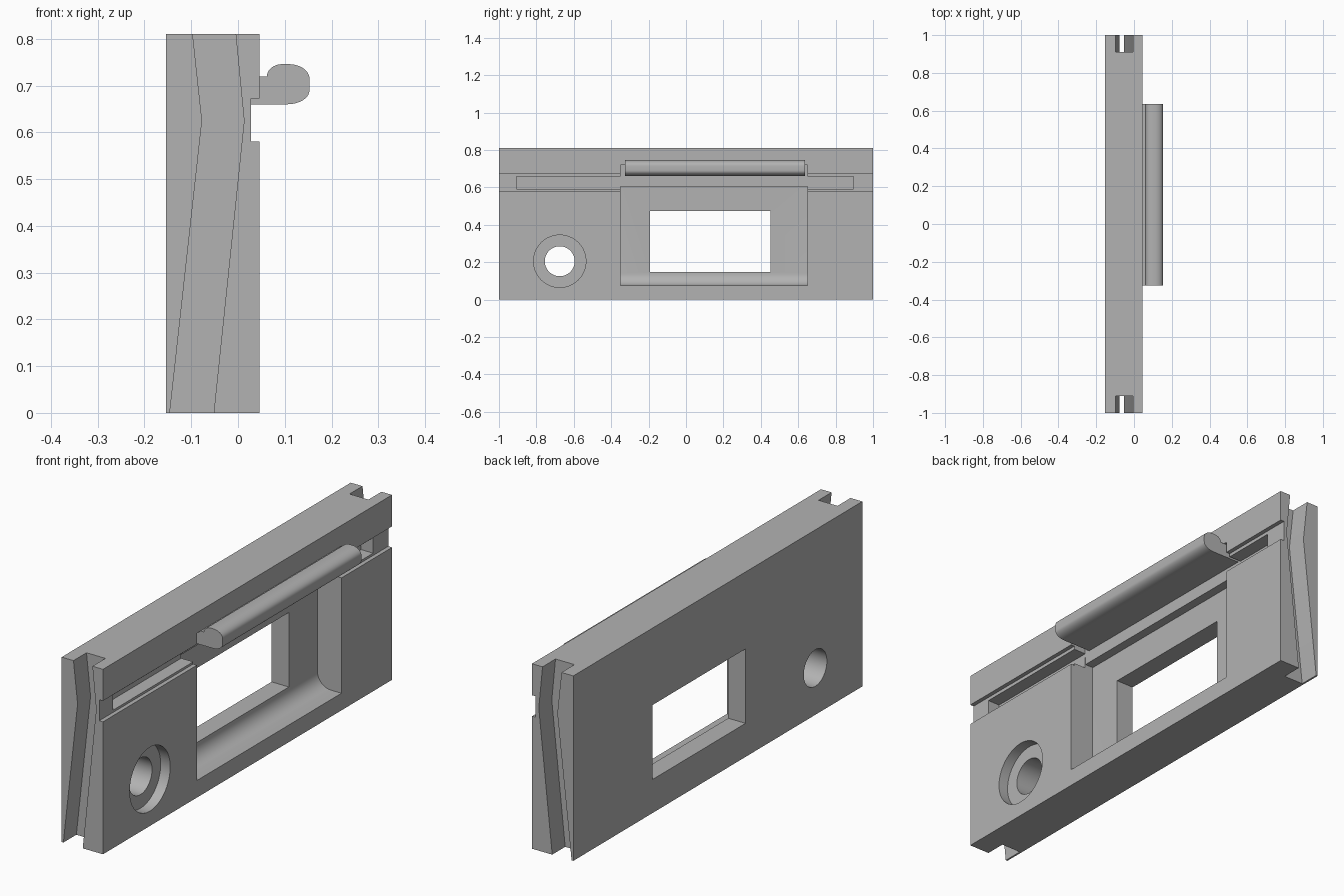
import bpy, bmesh, math

if "Cube" in bpy.data.objects:
    bpy.data.objects.remove(bpy.data.objects["Cube"], do_unlink=True)

grey = bpy.data.materials.new("plain_grey")
grey.use_nodes = True
colour = (0.45, 0.45, 0.45, 1)
grey.diffuse_color = colour
grey.node_tree.nodes["Principled BSDF"].inputs["Base Color"].default_value = colour


def prism(name, profile, y0, y1):
    """Extrude an x-z profile along y."""
    bm = bmesh.new()
    face = bm.faces.new([bm.verts.new((x, y0, z)) for x, z in profile])
    out = bmesh.ops.extrude_face_region(bm, geom=[face])
    verts = [g for g in out["geom"] if isinstance(g, bmesh.types.BMVert)]
    bmesh.ops.translate(bm, verts=verts, vec=(0, y1 - y0, 0))
    bmesh.ops.recalc_face_normals(bm, faces=bm.faces)
    mesh = bpy.data.meshes.new(name)
    bm.to_mesh(mesh)
    bm.free()
    mesh.materials.append(grey)
    obj = bpy.data.objects.new(name, mesh)
    bpy.context.collection.objects.link(obj)
    return obj


def box(name, x0, x1, y0, y1, z0, z1):
    return prism(name, [(x0, z0), (x1, z0), (x1, z1), (x0, z1)], y0, y1)


def arc(cx, cz, rx, rz, a0, a1, n=8):
    angles = [math.radians(a0 + (a1 - a0) * i / n) for i in range(n + 1)]
    return [(cx + rx * math.cos(a), cz + rz * math.sin(a)) for a in angles]


def drill(name, radius, x0, x1):
    bpy.ops.mesh.primitive_cylinder_add(
        vertices=64, radius=radius, depth=x1 - x0,
        location=((x0 + x1) / 2, -0.675, 0.205), rotation=(0, math.pi / 2, 0))
    obj = bpy.context.object
    obj.name = name
    obj.data.materials.append(grey)
    return obj


def activate(obj):
    bpy.ops.object.select_all(action="DESELECT")
    obj.select_set(True)
    bpy.context.view_layer.objects.active = obj


def cut(obj, cutter):
    activate(obj)
    mod = obj.modifiers.new("cut", "BOOLEAN")
    mod.operation = "DIFFERENCE"
    mod.solver = "EXACT"
    mod.object = cutter
    bpy.ops.object.modifier_apply(modifier=mod.name)
    bpy.data.objects.remove(cutter, do_unlink=True)


back, front, floor = -0.154, 0.046, -0.07
plate = box("plate", back, front, -1, 1, 0, 0.81)

# Bent grooves in both ends
groove = [(-0.147, -0.01), (-0.053, -0.01), (0.013, 0.625),
          (-0.006, 0.82), (-0.098, 0.82), (-0.077, 0.625)]
for y0, y1 in ((-1.1, -0.91), (0.91, 1.1)):
    cut(plate, prism("groove_cutter", groove, y0, y1))

# Shallow channel with the deeper slide slot
cut(plate, box("channel_cutter", 0.028, 0.1, -1.1, 1.1, 0.58, 0.672))
cut(plate, box("slot_cutter", -0.03, 0.1, -0.905, 0.895, 0.59, 0.657))

# Pocket with a rounded bottom, opening up behind the grip
r = 0.065
pocket = [(0.1, 0.075)] + arc(floor + r, 0.075 + r, r, r, 270, 180) + [
    (floor, 0.64), (-0.03, 0.64), (-0.03, 0.72), (0.1, 0.72)]
cut(plate, prism("pocket_cutter", pocket, -0.35, 0.65))

# Window and stepped screw hole
cut(plate, box("window_cutter", -0.3, 0.2, -0.192, 0.452, 0.147, 0.473))
cut(plate, drill("bore_cutter", 0.14, 0.0, 0.2))
cut(plate, drill("hole_cutter", 0.08, -0.3, 0.2))

# Slide bar behind the grip, and the rounded grip itself
slide = box("slide_bar", floor - 0.01, -0.03, -0.349, 0.649, 0.605, 0.66)
profile = ([(-0.035, 0.66)] + arc(0.105, 0.69, 0.048, 0.03, 270, 360)
           + arc(0.108, 0.715, 0.045, 0.031, 0, 90)
           + arc(0.095, 0.72, 0.033, 0.026, 90, 180) + [(-0.035, 0.72)])
grip = prism("grip", profile, -0.325, 0.635)

for part in (plate, slide, grip):
    activate(part)
    bpy.ops.object.shade_smooth_by_angle(angle=math.radians(30))
